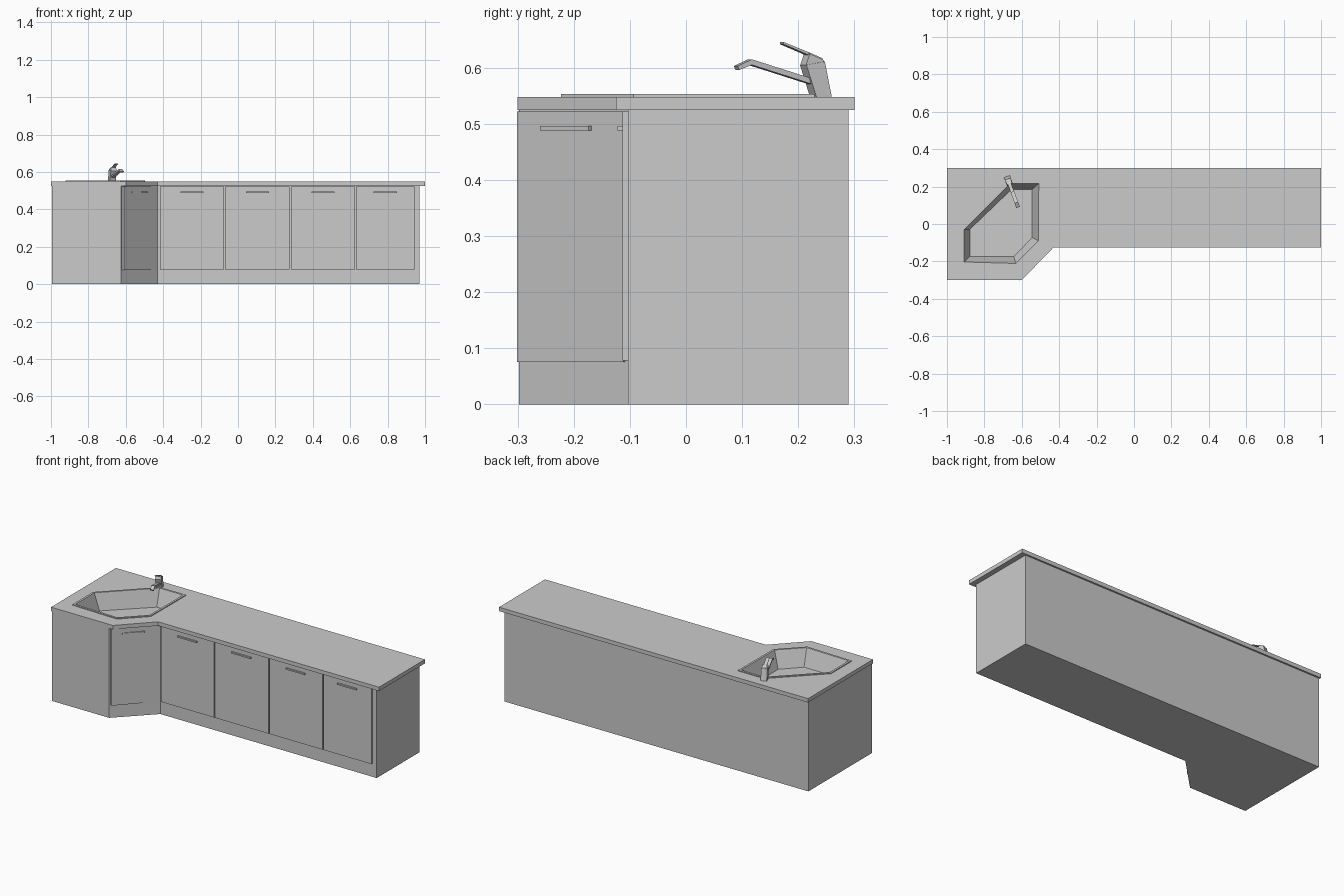
import bpy, bmesh, math
from mathutils import Matrix, Vector

if "Cube" in bpy.data.objects:
    bpy.data.objects.remove(bpy.data.objects["Cube"])

grey = bpy.data.materials.new("light_grey")
grey.use_nodes = True
grey.diffuse_color = (0.6, 0.6, 0.6, 1)
grey.node_tree.nodes["Principled BSDF"].inputs["Base Color"].default_value = (0.6, 0.6, 0.6, 1)


def finish(name, bm):
    bmesh.ops.recalc_face_normals(bm, faces=bm.faces)
    mesh = bpy.data.meshes.new(name)
    bm.to_mesh(mesh)
    bm.free()
    mesh.materials.append(grey)
    obj = bpy.data.objects.new(name, mesh)
    bpy.context.collection.objects.link(obj)
    return obj


def prism(name, outline, low, high, matrix=None):
    """Extrude a flat outline from low to high, then place it."""
    bm = bmesh.new()
    face = bm.faces.new([bm.verts.new((x, y, low)) for x, y in outline])
    ext = bmesh.ops.extrude_face_region(bm, geom=[face])
    moved = [g for g in ext["geom"] if isinstance(g, bmesh.types.BMVert)]
    bmesh.ops.translate(bm, verts=moved, vec=(0, 0, high - low))
    if matrix:
        bm.transform(matrix)
    return finish(name, bm)


def box(name, x0, x1, y0, y1, z0, z1):
    return prism(name, [(x0, y0), (x1, y0), (x1, y1), (x0, y1)], z0, z1)


def outset(points, d):
    """Push a counter-clockwise outline outwards by d."""
    result = []
    for i, p in enumerate(points):
        p = Vector(p)
        a = (p - Vector(points[i - 1])).normalized()
        b = (Vector(points[(i + 1) % len(points)]) - p).normalized()
        na, nb = Vector((a.y, -a.x)), Vector((b.y, -b.x))
        result.append(tuple(p + (na + nb) * d / (1 + na.dot(nb))))
    return result


# Cabinet and worktop, both with the angled corner
cabinet = prism("cabinet_body", [(-0.995, -0.298), (-0.625, -0.298), (-0.43, -0.103),
                                 (0.97, -0.103), (0.97, 0.29), (-0.995, 0.29)], 0, 0.525)
worktop = prism("worktop", [(-1, -0.3), (-0.6, -0.3), (-0.43, -0.125),
                            (1, -0.125), (1, 0.3), (-1, 0.3)], 0.525, 0.548)

# Sink: raised rim and sloping basin
basin_top = [(-0.909, -0.203), (-0.633, -0.211), (-0.511, -0.089),
             (-0.509, 0.217), (-0.66, 0.217), (-0.909, -0.03)]
basin_floor = [(-0.877, -0.174), (-0.642, -0.174), (-0.545, -0.073),
               (-0.545, 0.185), (-0.655, 0.185), (-0.877, -0.028)]
rim = outset(basin_top, 0.012)

cutter = prism("sink_cutter", outset(basin_top, 0.003), 0.44, 0.6)
cutter.hide_render = True
for obj in (cabinet, worktop):
    mod = obj.modifiers.new("sink_hole", "BOOLEAN")
    mod.operation = "DIFFERENCE"
    mod.solver = "EXACT"
    mod.object = cutter
    bpy.context.view_layer.objects.active = obj
    bpy.ops.object.modifier_apply(modifier=mod.name)
bpy.data.objects.remove(cutter)

bm = bmesh.new()
loops = [[bm.verts.new((x, y, z)) for x, y in pts]
         for pts, z in ((rim, 0.548), (rim, 0.553), (basin_top, 0.553), (basin_floor, 0.455))]
for lower, upper in zip(loops, loops[1:]):
    for i in range(len(lower)):
        j = (i + 1) % len(lower)
        bm.faces.new((lower[i], lower[j], upper[j], upper[i]))
bm.faces.new(loops[-1])
finish("sink", bm)

# Straight doors with bar handles
for n, (x0, x1) in enumerate([(-0.418, -0.075), (-0.069, 0.276), (0.283, 0.625), (0.631, 0.943)], 1):
    box(f"door_{n}", x0, x1, -0.113, -0.103, 0.078, 0.522)
    mid = (x0 + x1) / 2
    box(f"door_handle_{n}", mid - 0.062, mid + 0.062, -0.122, -0.112, 0.488, 0.496)

# Angled corner door, set along the diagonal
diagonal = Matrix.Translation((-0.625, -0.298, 0)) @ Matrix.Rotation(math.radians(45), 4, "Z")
prism("corner_door", [(0.008, 0), (0.008, -0.013), (0.268, -0.004), (0.268, 0)],
      0.076, 0.522, diagonal)
prism("corner_door_handle", [(0.068, 0), (0.068, -0.014), (0.19, -0.014), (0.19, 0)],
      0.488, 0.496, diagonal)

# Tap: side profiles (reach, height) given thickness, turned towards the basin
turn = Matrix.Translation((-0.674, 0.238, 0)) @ Matrix.Rotation(math.radians(20), 4, "Z")
side = turn @ Matrix(((0, 0, 1, 0), (-1, 0, 0, 0), (0, 1, 0, 0), (0, 0, 0, 1)))
tap_parts = {
    "tap_body": (0.017, [(-0.017, 0.548), (0.012, 0.548), (0.031, 0.605), (-0.004, 0.611)]),
    "tap_cap": (0.015, [(-0.003, 0.611), (0.031, 0.605), (0.024, 0.625), (-0.002, 0.614)]),
    "tap_lever": (0.009, [(-0.002, 0.612), (0.072, 0.642), (0.072, 0.646), (0.022, 0.627),
                          (-0.002, 0.617)]),
    "tap_spout": (0.010, [(0.012, 0.569), (0.132, 0.605), (0.156, 0.596), (0.159, 0.603),
                          (0.132, 0.615), (0.012, 0.579)]),
}
for name, (half, profile) in tap_parts.items():
    prism(name, profile, -half, half, side)
